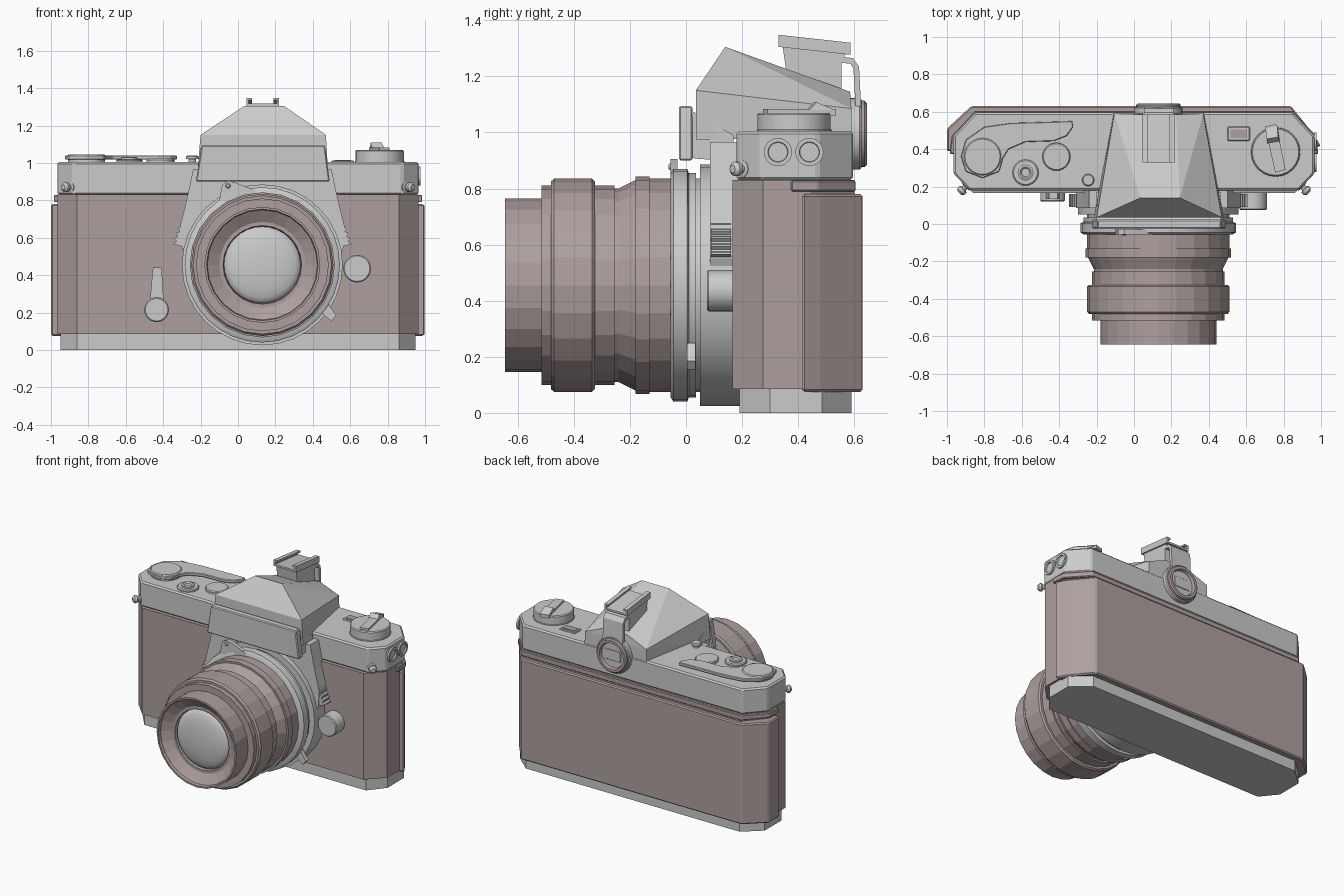
import bpy, bmesh, math
from mathutils import Vector, Matrix

leather = bpy.data.materials.new("dark_leather")
leather.diffuse_color = (0.42, 0.35, 0.345, 1)
CX, CZ = 0.13, 0.455          # lens axis


def finish(name, bm, mat=None, bevel=0, smooth=False):
    bmesh.ops.remove_doubles(bm, verts=bm.verts, dist=1e-5)
    bmesh.ops.recalc_face_normals(bm, faces=bm.faces)
    me = bpy.data.meshes.new(name)
    bm.to_mesh(me)
    bm.free()
    ob = bpy.data.objects.new(name, me)
    bpy.context.collection.objects.link(ob)
    if mat:
        me.materials.append(mat)
    if bevel:
        m = ob.modifiers.new("bevel", 'BEVEL')
        m.width, m.segments, m.limit_method = bevel, 1, 'ANGLE'
    if smooth:
        bpy.ops.object.select_all(action='DESELECT')
        ob.select_set(True)
        bpy.context.view_layer.objects.active = ob
        bpy.ops.object.shade_smooth_by_angle(angle=math.radians(35))
    return ob


def extrude(name, pts, axis, a, b, mat=None, bevel=0):
    """Extrude a 2D outline from a to b along the given axis."""
    place = {'x': lambda p: (a, p[0], p[1]), 'y': lambda p: (p[0], a, p[1]),
             'z': lambda p: (p[0], p[1], a)}[axis]
    bm = bmesh.new()
    face = bm.faces.new([bm.verts.new(place(p)) for p in pts])
    new = bmesh.ops.extrude_face_region(bm, geom=[face], use_keep_orig=True)['geom']
    step = Vector([(b - a) * (axis == k) for k in 'xyz'])
    bmesh.ops.translate(bm, vec=step, verts=[v for v in new if isinstance(v, bmesh.types.BMVert)])
    return finish(name, bm, mat, bevel)


def hull(name, pts, mat=None, bevel=0):
    bm = bmesh.new()
    for p in pts:
        bm.verts.new(p)
    bmesh.ops.convex_hull(bm, input=bm.verts)
    bmesh.ops.dissolve_limit(bm, angle_limit=0.01, verts=bm.verts, edges=bm.edges)
    return finish(name, bm, mat, bevel)


def lathe(name, prof, origin, direction=(0, 0, 1), seg=24, mat=None, smooth=True):
    """Revolve (radius, height) points about an axis through origin."""
    bm = bmesh.new()
    vs = [bm.verts.new((r, 0, h)) for r, h in prof]
    es = [bm.edges.new(p) for p in zip(vs, vs[1:])]
    bmesh.ops.spin(bm, geom=vs + es, cent=(0, 0, 0), axis=(0, 0, 1), angle=math.tau, steps=seg)
    rot = Vector(direction).to_track_quat('Z', 'Y').to_matrix().to_4x4()
    bm.transform(Matrix.Translation(origin) @ rot)
    return finish(name, bm, mat, 0, smooth)


def disc(name, r, depth, origin, direction=(0, 0, 1), seg=24, mat=None, c=0.006):
    return lathe(name, [(0, 0), (r, 0), (r, depth - c), (r - c, depth), (0, depth)],
                 origin, direction, seg, mat)


def box(name, x0, x1, y0, y1, z0, z1, mat=None, bevel=0):
    return extrude(name, [(x0, y0), (x1, y0), (x1, y1), (x0, y1)], 'z', z0, z1, mat, bevel)


def mirrored(half):
    return half + [(-x, y) for x, y in reversed(half)]


# body, door and plates
core = mirrored([(0.86, 0.165), (0.965, 0.275), (0.965, 0.45), (0.84, 0.6)])
top = mirrored([(0.88, 0.18), (0.965, 0.27), (0.965, 0.47), (0.85, 0.595)])
base = mirrored([(0.86, 0.19), (0.95, 0.3), (0.95, 0.485), (0.83, 0.59)])
door = [(0.84, 0.63), (0.96, 0.48), (1.0, 0.415), (-1.0, 0.39), (-1.0, 0.51), (-0.87, 0.63)]
strip = mirrored([(0.985, 0.375), (0.975, 0.47), (0.85, 0.605)])
extrude("body_core", core, 'z', 0.085, 0.83, leather)
extrude("back_door", door, 'z', 0.075, 0.78, leather, 0.008)
extrude("door_seal", strip, 'z', 0.79, 0.828, leather, 0.005)
extrude("top_plate", top, 'z', 0.83, 1.005, None, 0.01)
extrude("bottom_plate", base, 'z', 0, 0.09)

# lens mount, barrel and front glass
lathe("lens_mount", [(0, -0.19), (0.43, -0.19), (0.43, -0.05), (0.38, -0.05), (0.38, -0.035),
                     (0.4, -0.035), (0.4, -0.01), (0.415, -0.005), (0.415, 0.045), (0.4, 0.055),
                     (0, 0.055)], (CX, 0, CZ), (0, -1, 0), 32)
barrel = [(0, 0.05), (0.38, 0.05), (0.38, 0.13), (0.388, 0.13), (0.388, 0.18), (0.375, 0.18),
          (0.345, 0.24), (0.345, 0.255), (0.355, 0.255), (0.355, 0.325), (0.37, 0.325),
          (0.38, 0.335), (0.38, 0.47), (0.37, 0.482), (0.355, 0.482), (0.355, 0.515),
          (0.31, 0.515), (0.31, 0.645), (0.298, 0.645), (0.294, 0.625), (0.23, 0.585),
          (0.21, 0.585), (0.205, 0.55), (0, 0.55)]
lathe("lens_barrel", barrel, (CX, 0, CZ), (0, -1, 0), 24, leather, False)
dome = [(0, 0.54), (0.205, 0.54)] + [(0.205 * math.cos(t), 0.565 + 0.045 * math.sin(t))
                                     for t in [i * math.pi / 12 for i in range(7)]]
lathe("front_glass", dome, (CX, 0, CZ), (0, -1, 0), 32)

# lens ring tabs
hull("ring_tab", [(x, y, z) for y in (0.003, 0.033)
                  for x, z in ((0.44, 0.2), (0.5, 0.155), (0.525, 0.185), (0.48, 0.25))])
extrude("meter_coupling", [(-0.1, 0.8), (-0.085, 0.885), (-0.05, 0.905), (0.0, 0.89), (0.1, 0.85),
                           (0.1, 0.8)], 'y', -0.055, -0.03)
disc("coupling_pin", 0.014, 0.012, (-0.053, -0.05, 0.878), (0, -1, 0), 12)

# apron under the prism with ribbed grips on both sides
extrude("front_apron", [(-0.24, 0.965), (0.5, 0.965), (0.535, 0.8), (0.57, 0.66), (0.565, 0.55),
                        (0.5, 0.4), (-0.24, 0.4), (-0.3, 0.55), (-0.31, 0.66), (-0.275, 0.8)],
        'y', 0.085, 0.185)
for side, s in (("left", -1), ("right", 1)):
    n = 40
    arc = [(0.49 - 0.012 * (i // 2 % 2), math.radians(13 + 34 * i / n)) for i in range(n + 1)]
    arc += [(0.42, math.radians(a)) for a in (47, 36, 24, 13)]
    extrude(side + "_ring_grip", [(CX + s * r * math.cos(t), CZ + r * math.sin(t)) for r, t in arc],
            'y', 0.09, 0.16)

# prism housing with front plate
hull("prism_housing", [(-0.215, 0.035, 0.975), (0.48, 0.035, 0.975), (-0.2, 0.035, 1.15),
                       (0.47, 0.035, 1.15), (0.035, 0.14, 1.305), (0.245, 0.14, 1.305),
                       (-0.11, 0.59, 0.98), (0.375, 0.59, 0.98), (-0.105, 0.59, 1.085),
                       (0.37, 0.59, 1.085), (0.045, 0.585, 1.145), (0.225, 0.585, 1.145)])
hull("prism_front_plate", [(x, y, z) for y in (-0.025, 0.023)
                           for x, z in ((-0.225, 0.9), (0.49, 0.9), (0.465, 1.095), (-0.195, 1.095))],
     None, 0.006)
extrude("prism_throat", [(0.015, 0.91), (0.05, 0.905), (0.17, 0.9), (0.17, 0.99), (0.015, 1.08)],
        'x', -0.2, 0.465)

# accessory shoe on its tilted line


def shoe(name, x0, x1, lo, hi):
    f, b = (0.33, 1.31), (0.587, 1.282)
    extrude(name, [(f[0], f[1] + lo), (b[0], b[1] + lo), (b[0], b[1] + hi), (f[0], f[1] + hi)],
            'x', x0, x1)


shoe("shoe_floor", 0.045, 0.22, -0.005, 0.008)
for side, s in (("left", -1), ("right", 1)):
    c = 0.1325
    shoe(side + "_shoe_wall", *sorted((c + s * 0.0875, c + s * 0.076)), 0.0, 0.038)
    shoe(side + "_shoe_lip", *sorted((c + s * 0.0875, c + s * 0.058)), 0.026, 0.038)
extrude("shoe_stem", [(0.345, 1.305), (0.57, 1.28), (0.555, 1.25), (0.555, 1.14), (0.36, 1.2)],
        'x', 0.055, 0.21)
extrude("shoe_strap", [(0.54, 1.272), (0.595, 1.265), (0.617, 1.235), (0.625, 1.08), (0.605, 1.08),
                       (0.597, 1.228), (0.587, 1.245), (0.54, 1.25)], 'x', 0.055, 0.21)

# viewfinder eyepiece
disc("eyepiece_collar", 0.128, 0.045, (CX, 0.58, 0.995), (0, 1, 0), 32)
lathe("eyepiece_rim", [(0, 0), (0.118, 0), (0.118, 0.022), (0.11, 0.03), (0.092, 0.03),
                       (0.085, 0.008), (0, 0.008)], (CX, 0.615, 0.995), (0, 1, 0), 32, leather)
box("eyepiece_window", CX - 0.065, CX + 0.065, 0.615, 0.628, 0.955, 1.035, None, 0.01)

# rewind knob and folding crank
disc("rewind_collar", 0.132, 0.012, (0.757, 0.385, 1.003))
disc("rewind_knob", 0.13, 0.06, (0.757, 0.385, 1.01))
hull("rewind_crank", [(x, y, z) for z in (1.06, 1.083)
                      for x, y in ((0.7, 0.52), (0.76, 0.535), (0.755, 0.275), (0.81, 0.29))])
hull("crank_tip", [(0.705, 0.515, 1.08), (0.765, 0.53, 1.08), (0.715, 0.43, 1.08),
                   (0.78, 0.44, 1.08), (0.71, 0.455, 1.108), (0.77, 0.465, 1.108)])
box("film_window_frame", 0.5, 0.62, 0.445, 0.52, 1.0, 1.012, None, 0.004)
box("film_window", 0.515, 0.605, 0.46, 0.505, 1.0, 1.016, leather)

# wind lever, release and counter
extrude("wind_lever", [(-0.9, 0.45), (-0.8, 0.52), (-0.66, 0.54), (-0.33, 0.55), (-0.325, 0.52),
                       (-0.36, 0.47), (-0.43, 0.443), (-0.58, 0.438), (-0.67, 0.4), (-0.7, 0.35),
                       (-0.72, 0.28), (-0.81, 0.245), (-0.9, 0.28), (-0.925, 0.36)],
        'z', 1.018, 1.04, None, 0.004)
disc("lever_hub", 0.1, 0.043, (-0.81, 0.36, 1.003))
disc("release_collar", 0.07, 0.016, (-0.58, 0.275, 1.003))
lathe("release_button", [(0, 0), (0.042, 0), (0.042, 0.026), (0.03, 0.03), (0.022, 0.022),
                         (0, 0.022)], (-0.58, 0.275, 1.003))
disc("frame_counter", 0.075, 0.02, (-0.415, 0.36, 1.003))
disc("mirror_button_stem", 0.02, 0.025, (-0.245, 0.235, 1.0), seg=16)
disc("mirror_button", 0.033, 0.02, (-0.245, 0.235, 1.02), seg=16)

# strap lugs
for side, s in (("left", -1), ("right", 1)):
    lathe(side + "_strap_lug", [(0, 0), (0.03, 0), (0.03, 0.022), (0.016, 0.025), (0.016, 0.035),
                                (0.026, 0.042), (0.026, 0.058), (0.014, 0.07), (0, 0.07)],
          (s * 0.885, 0.215, 0.87), (s * 0.7, -0.7, 0), 16)

# flash sockets on the right end
for i, y in enumerate((0.328, 0.44)):
    lathe("flash_socket_%d" % (i + 1), [(0, 0), (0.05, 0), (0.05, 0.014), (0.036, 0.014),
                                        (0.034, 0.004), (0, 0.004)], (0.963, y, 0.93), (1, 0, 0))

# self timer lever and front button
disc("timer_pivot", 0.066, 0.05, (-0.435, 0.17, 0.215), (0, -1, 0))
hull("timer_arm", [(x, y, z) for y in (0.135, 0.17)
                   for x, z in ((-0.475, 0.22), (-0.395, 0.22), (-0.408, 0.44), (-0.455, 0.44))])
disc("front_button", 0.074, 0.095, (0.637, 0.17, 0.435), (0, -1, 0))
